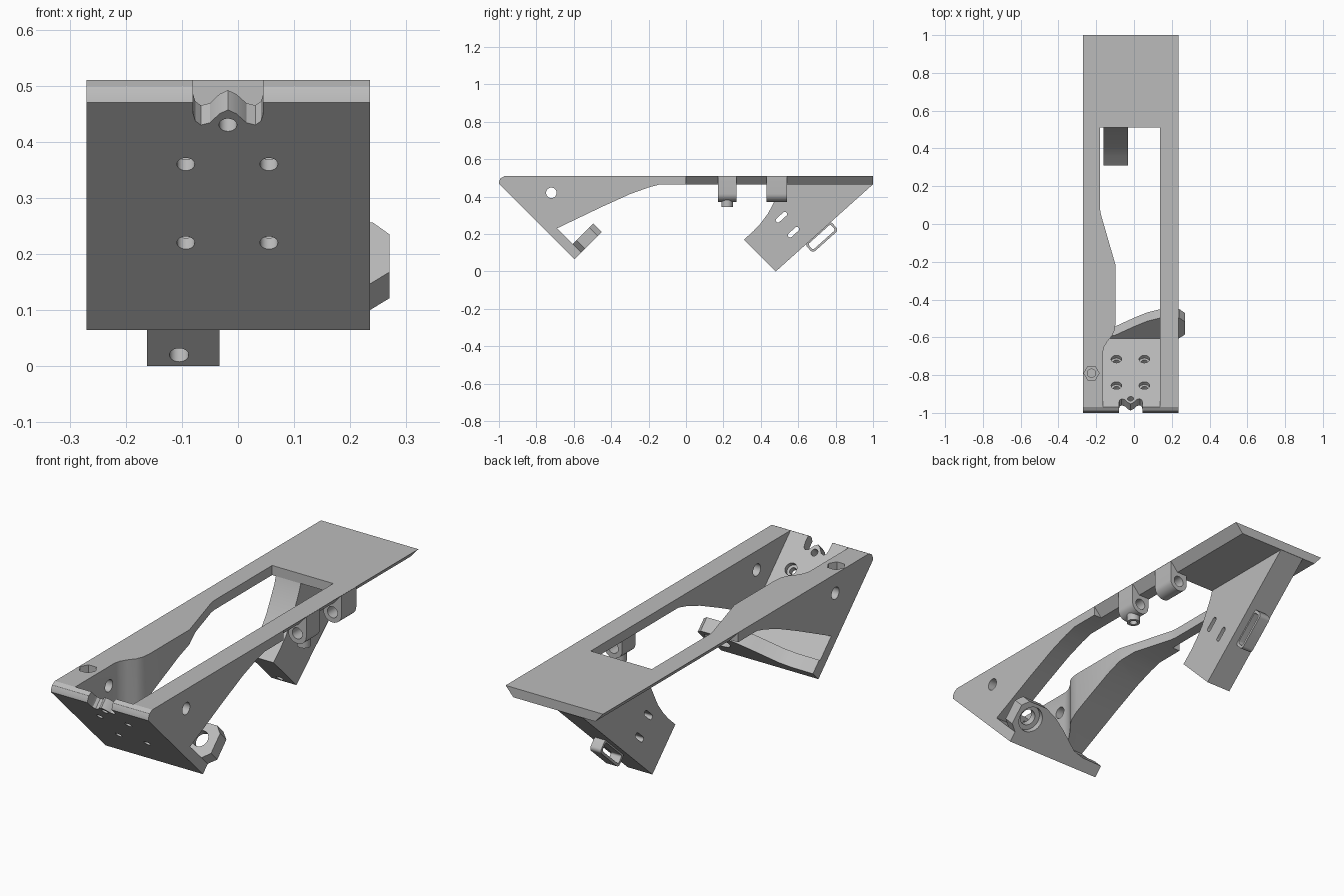
import bpy, bmesh, math
from mathutils import Vector as V

cube = bpy.data.objects.get("Cube")
if cube:
    bpy.data.objects.remove(cube, do_unlink=True)

grey = bpy.data.materials.new("plain grey")
grey.use_nodes = True
grey.diffuse_color = (0.5, 0.5, 0.5, 1)
grey.node_tree.nodes["Principled BSDF"].inputs["Base Color"].default_value = (0.5, 0.5, 0.5, 1)

X, Y, Z = V((1, 0, 0)), V((0, 1, 0)), V((0, 0, 1))
N = (Y + Z).normalized()        # inward normal of the sloping front plate
DOWN = (Y - Z).normalized()     # outward normal of the flange
parts = []


def prism(name, pts, u, v, w, d0, d1, origin=(0, 0, 0), part=True):
    """Extrude a 2D outline in the u, v plane along w from d0 to d1."""
    o, bm = V(origin), bmesh.new()
    rings = [[bm.verts.new(o + u * a + v * b + w * d) for a, b in pts] for d in (d0, d1)]
    n = len(pts)
    bm.faces.new(rings[0])
    bm.faces.new(rings[1])
    for i in range(n):
        j = (i + 1) % n
        bm.faces.new((rings[0][i], rings[0][j], rings[1][j], rings[1][i]))
    bmesh.ops.recalc_face_normals(bm, faces=bm.faces)
    mesh = bpy.data.meshes.new(name)
    bm.to_mesh(mesh)
    bm.free()
    obj = bpy.data.objects.new(name, mesh)
    bpy.context.collection.objects.link(obj)
    mesh.materials.append(grey)
    if part:
        parts.append(obj)
    return obj


def circle(r, n=32):
    return [(r * math.cos(math.tau * i / n), r * math.sin(math.tau * i / n)) for i in range(n)]


def rounded(w, h, r, n=6):
    """Outline of a centred rounded rectangle."""
    pts = []
    for k, (sx, sy) in enumerate(((1, 1), (-1, 1), (-1, -1), (1, -1))):
        for i in range(n + 1):
            a = math.pi / 2 * (k + i / n)
            pts.append((sx * (w / 2 - r) + r * math.cos(a), sy * (h / 2 - r) + r * math.sin(a)))
    return pts


def cut(obj, cutter, op='DIFFERENCE'):
    mod = obj.modifiers.new("cut", 'BOOLEAN')
    mod.operation, mod.solver, mod.object = op, 'EXACT', cutter
    bpy.context.view_layer.objects.active = obj
    bpy.ops.object.modifier_apply(modifier=mod.name)
    bpy.data.objects.remove(cutter, do_unlink=True)


def bore(obj, at, axis, r, d0, d1, n=32):
    u = X if abs(axis.x) < 0.5 else Y
    cut(obj, prism("cutter", circle(r, n), u, axis.cross(u), axis, d0, d1, at, False))


# Sloping front plate with rounded top edge
plate = prism("front_plate", [(-1, .47), (-.998, .483), (-.99, .499), (-.97, .51),
                              (-.56, .10), (-.595, .065)], Y, Z, X, -.27, .235)
slope, foot = Z - Y, (0, -.53, 0)
wave = [(-.08, .6), (-.08, .45), (-.076, .437), (-.066, .43), (-.05, .434), (-.033, .45),
        (-.018, .457), (-.003, .45), (.015, .434), (.031, .43), (.041, .437), (.045, .45), (.045, .6)]
cut(plate, prism("notch", wave, X, slope, N, -.06, .09, foot, False))
for x, z in ((-.093, .36), (.055, .36), (-.093, .22), (.055, .22)):
    at = (x, -.53 - z, z)
    bore(plate, at, N, .016, -.05, .1)
    bore(plate, at, N, .028, .028, .1)
bore(plate, (-.018, -.96, .43), N, .016, -.05, .1)

# Side rails with triangular webs behind the plate
web = [(-.97, .51), (.51, .51), (.51, .465), (-.14, .465), (-.2, .449), (-.3, .413),
       (-.45, .345), (-.68, .235), (-.69, .23)]
rail_pos = prism("left_rail", web, Y, Z, X, .137, .235)
rail_neg = prism("right_rail", web, Y, Z, X, -.4, .1)
plan = [(-.27, -1.1), (-.165, -1.1), (-.165, -.68), (-.158, -.65), (-.14, -.62), (-.115, -.59),
        (-.102, -.56), (-.097, -.52), (-.097, -.22), (-.175, .05), (-.18, .08), (-.18, .7), (-.27, .7)]
cut(rail_neg, prism("plan", plan, X, Y, Z, 0, .8, part=False), 'INTERSECT')

for rail, side, edge in ((rail_pos, 1, .235), (rail_neg, -1, -.27)):
    # Undercut along the rear half, and the cross hole
    wedge = [(edge + side * a, z) for a, z in ((.009, .52), (-.049, .455), (.1, .455), (.1, .52))]
    cut(rail, prism("undercut", wedge, X, Z, Y, 0, .7, part=False))
    bore(rail, (0, -.72, .42), X, .028, -.5, .5)
bore(rail_neg, (-.225, -.79, .51), Z, .04, -.04, .1, 6)
bore(rail_neg, (-.225, -.79, .51), Z, .022, -.09, .1)

# Rear deck with undercut sides
prism("rear_deck", [(-.27, .51), (.235, .51), (.195, .465), (-.23, .465)], X, Z, Y, .51, 1)

# Flange at the foot of the plate, ending in a bored tab
corner = (0, -.56, .10)
flange = prism("foot_flange", [(-.27, 0), (.235, 0), (.27, .03), (.27, .125), (.24, .155),
                               (.14, .155), (.07, .13), (0, .09), (-.1, .025), (-.16, .01), (-.27, .008)],
               X, N, DOWN, -.066, 0, corner)
eye = V(corner) + X * .19 + N * .08
bore(flange, eye, DOWN, .037, -.2, .2)
bore(flange, eye, DOWN, .06, -.03, .1)

# Rear leg
leg = prism("rear_leg", [(1, .466), (.48, 0), (.31, .17), (.36, .215), (.40, .258), (.44, .312),
                         (.475, .38), (.5, .43), (.512, .466)], Y, Z, X, -.162, -.033)
along = V((0, .745, .667))
out = V((0, .667, -.745))
for y, z in ((.51, .29), (.575, .21)):
    cut(leg, prism("slot", rounded(.072, .024, .011), along, out, X, -.5, .5, (0, y, z), False))
bore(leg, (-.105, .46, .02), N, .017, -.1, .12)

# Strap loop on the back of the leg
middle = V((0, .48, 0)) + along * .305 + out * .027
loop = prism("strap_loop", rounded(.185, .064, .018), along, out, X, -.125, -.07, middle)
cut(loop, prism("opening", rounded(.16, .04, .01), along, out, X, -.3, .1, middle, False))

# Rounded lugs under the rail
hang = [(.142, .509), (.142, .415)]
hang += [(.1885 - .0465 * math.cos(a), .415 - .043 * math.sin(a))
         for a in [math.pi * i / 16 for i in range(1, 16)]]
hang += [(.235, .415), (.235, .509)]
for name, y0, y1 in (("front_lug", .17, .27), ("rear_lug", .43, .54)):
    lug = prism(name, hang, X, Z, Y, y0, y1)
    bore(lug, (.1885, 0, .42), Y, .026, 0, 1)
spout = prism("lug_spout", circle(.03), X, Y, Z, .345, .39, (.1885, .22, 0))
bore(spout, (.1885, .22, 0), Z, .017, .3, .375)

# Smooth curved walls, keep sharp edges
bpy.ops.object.select_all(action='DESELECT')
for obj in parts:
    obj.select_set(True)
bpy.context.view_layer.objects.active = parts[0]
bpy.ops.object.shade_smooth_by_angle(angle=math.radians(30))
